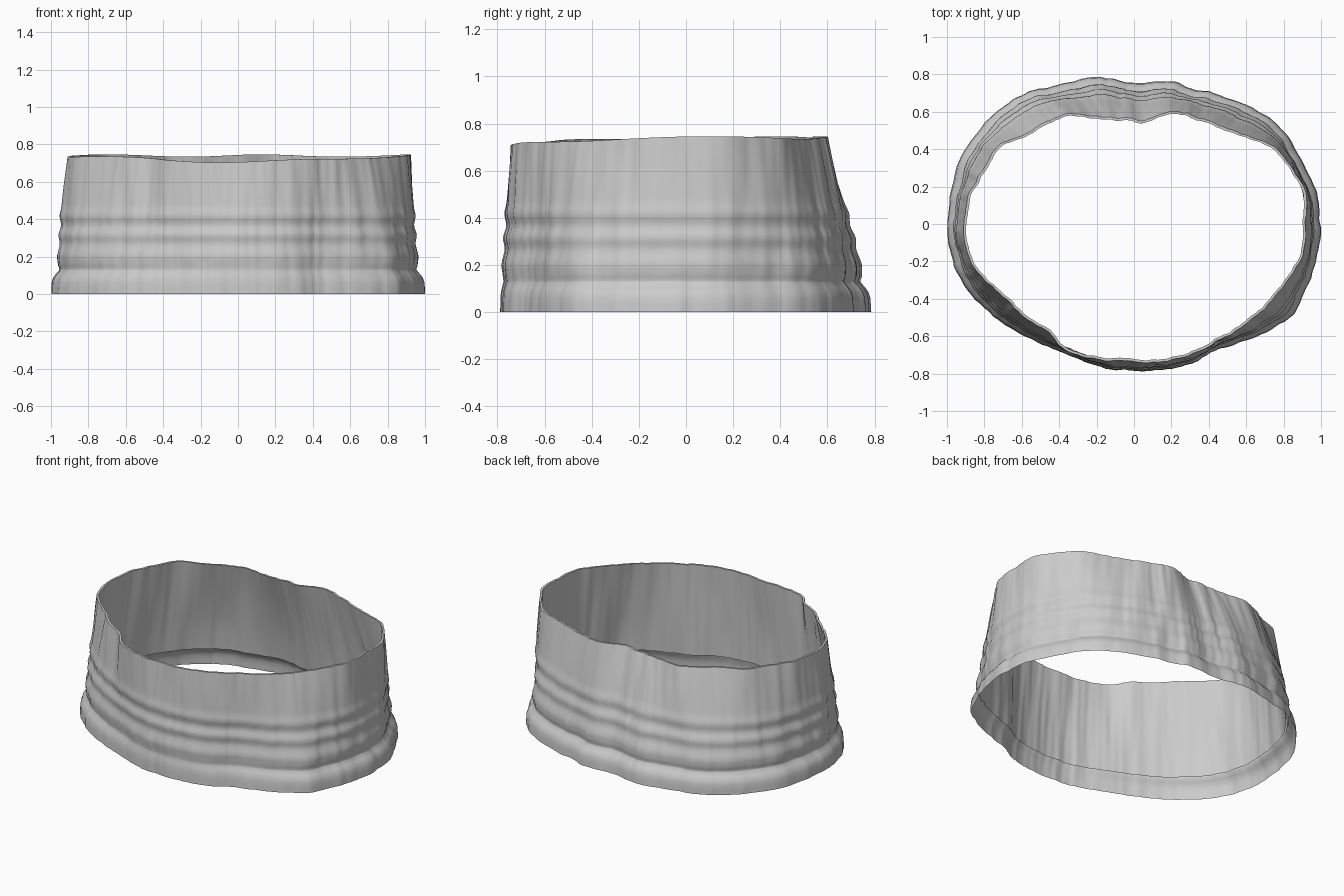
import bpy, bmesh, math
from mathutils import Vector, noise

if "Cube" in bpy.data.objects:
    bpy.data.objects.remove(bpy.data.objects["Cube"])

N = 360
# Plan outlines (x, y), counter-clockwise: flared foot and pinched top rim
FOOT = [(.995, 0), (.97, .19), (.89, .35), (.79, .51), (.65, .61), (.33, .72), (.2, .76), (0, .755),
        (-.2, .785), (-.4, .745), (-.6, .69), (-.82, .51), (-.93, .35), (-.985, .13), (-.995, -.08),
        (-.93, -.29), (-.8, -.45), (-.56, -.61), (-.32, -.71), (-.18, -.765), (.03, -.785),
        (.25, -.765), (.46, -.67), (.73, -.565), (.85, -.48), (.94, -.3), (.985, -.15)]
RIM = [(.905, 0), (.89, .19), (.73, .4), (.59, .465), (.43, .52), (.22, .59), (.06, .545), (-.18, .56),
       (-.34, .575), (-.56, .48), (-.72, .4), (-.80, .27), (-.89, .08), (-.885, -.13), (-.8, -.27),
       (-.66, -.41), (-.45, -.57), (-.34, -.67), (-.18, -.71), (0, -.725), (.25, -.705), (.43, -.615),
       (.62, -.5), (.81, -.29), (.89, -.16)]
# (height, how far the flare has pulled in from the foot)
FLARE = [(0, 0), (.03, .05), (.06, .1), (.085, .3), (.105, .65), (.125, 1.1), (.135, 1.15), (.15, 1)]


def radii(points):
    """Turn an outline into smooth polar radii at N even angles."""
    pol = sorted((math.atan2(y, x) % math.tau, math.hypot(x, y)) for x, y in points)
    n = len(pol)

    def at(i):
        a, r = pol[i % n]
        return a + math.tau * (i // n), r

    out = []
    for k in range(N):
        a = math.tau * k / N
        i = max(j for j in range(-1, n) if at(j)[0] <= a + 1e-9)
        (a0, r0), (a1, r1), (a2, r2), (a3, r3) = (at(i + d) for d in (-1, 0, 1, 2))
        h = a2 - a1
        t = (a - a1) / h
        m1, m2 = (r2 - r0) / (a2 - a0) * h, (r3 - r1) / (a3 - a1) * h
        out.append((2*t**3 - 3*t*t + 1)*r1 + (t**3 - 2*t*t + t)*m1
                   + (3*t*t - 2*t**3)*r2 + (t**3 - t*t)*m2)
    return out


foot, rim = radii(FOOT), radii(RIM)
ANG = [math.tau * k / N for k in range(N)]


def top_z(a):
    return .74 - .032 * max(0, -math.sin(a))**2 + .006 * math.sin(5 * a + 1)


def flute(a, z):
    """Vertical folds that drift slowly with height."""
    p = Vector((math.cos(a), math.sin(a), 0))
    return (.010 * noise.noise(p * 9 + Vector((0, 0, z * 2)))
            + .006 * noise.noise(p * 22 + Vector((5, 0, z * 3))))


def ridge(z):
    """Horizontal ribs in the lower half of the wall."""
    return sum(h * math.exp(-((z - c) / .028)**2)
               for c, h in ((.2, .006), (.27, -.006), (.315, .005), (.365, -.007), (.42, .006)))


def flare_depth(a):
    return .042 - .03 * max(0, -math.sin(a))**2


def loft(name, rings):
    bm = bmesh.new()
    rows = [[bm.verts.new((r * math.cos(a), r * math.sin(a), z)) for a, (r, z) in zip(ANG, ring)]
            for ring in rings]
    for lo, hi in zip(rows, rows[1:]):
        for k in range(N):
            j = (k + 1) % N
            bm.faces.new((lo[k], lo[j], hi[j], hi[k]))
    me = bpy.data.meshes.new(name)
    bm.to_mesh(me)
    bm.free()
    ob = bpy.data.objects.new(name, me)
    bpy.context.collection.objects.link(ob)
    bpy.context.view_layer.objects.active = ob
    ob.select_set(True)
    bpy.ops.object.shade_smooth_by_angle(angle=math.radians(40))
    ob.select_set(False)


# Outer skin: flared foot, then the ribbed, tapering wall
rings = [[(foot[k] - f * flare_depth(a) + flute(a, z) * .8, z) for k, a in enumerate(ANG)]
         for z, f in FLARE]
STEPS = 32
for i in range(1, STEPS + 1):
    t = i / STEPS
    ring = []
    for k, a in enumerate(ANG):
        z = .15 + (top_z(a) - .15) * t
        s = t**1.3
        r = (foot[k] - flare_depth(a)) * (1 - s) + (rim[k] + .014) * s
        ring.append((r + flute(a, z) + ridge(z), z))
    rings.append(ring)
# Lip over the top, then a smooth straight lining down to the foot groove
for t in (1, .8, .6, .4, .2, 0):
    ring = []
    for k, a in enumerate(ANG):
        z = .125 + (top_z(a) - .125) * t
        s = t**1.3
        r = (foot[k] - flare_depth(a) * 1.15 - .012) * (1 - s) + rim[k] * s
        ring.append((r + flute(a, .7 * t), z))
    rings.append(ring)
loft("ribbed_band", rings)
